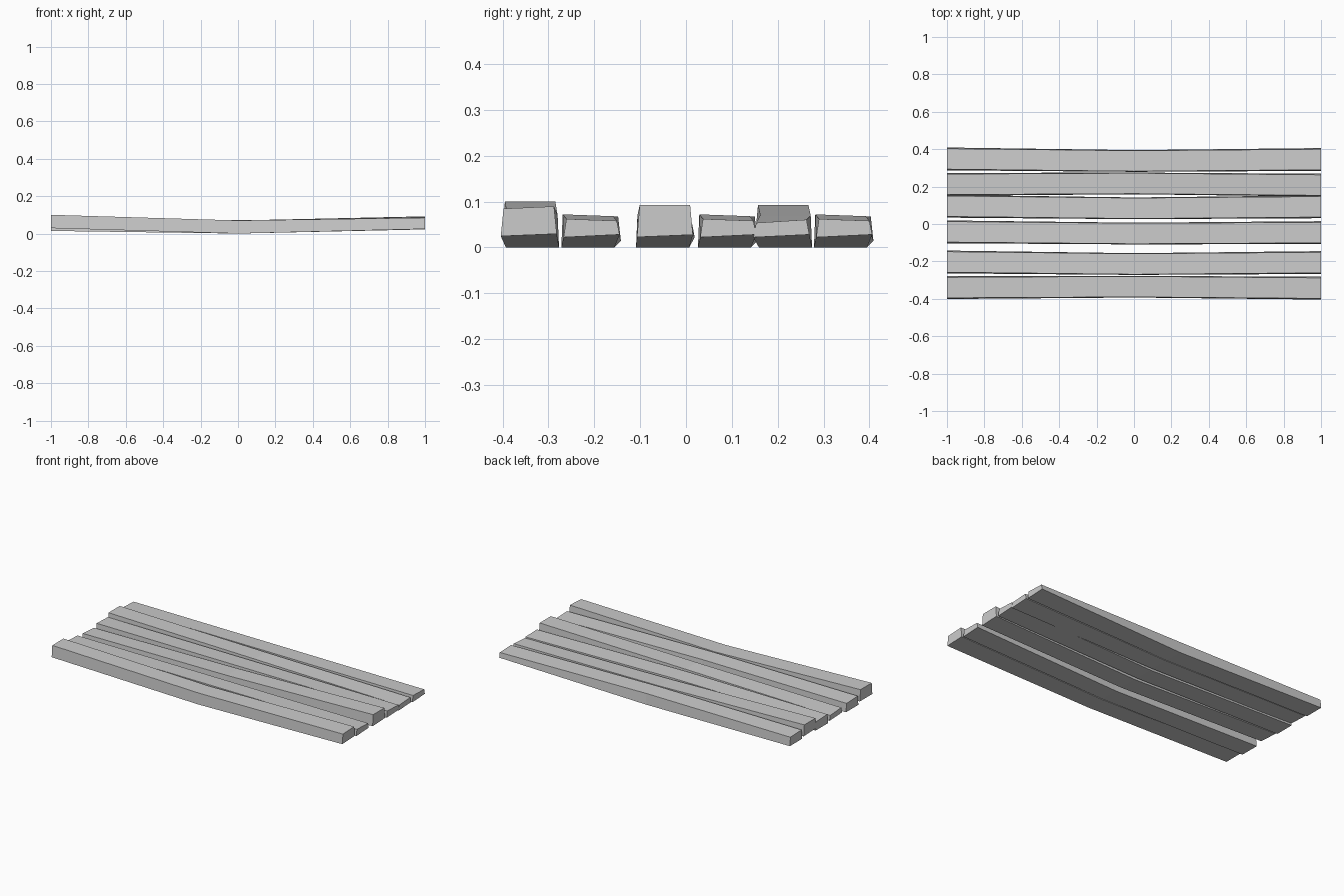
import bpy
import bmesh

cube = bpy.data.objects.get("Cube")
if cube:
    bpy.data.objects.remove(cube, do_unlink=True)

# One grey for all planks
grey = bpy.data.materials.new("weathered grey")
grey.use_nodes = True
colour = (0.6, 0.6, 0.6, 1.0)
grey.diffuse_color = colour
grey.node_tree.nodes["Principled BSDF"].inputs["Base Color"].default_value = colour

# Sections at the -x end, middle and +x end:
# (sideways shift, bottom z, top z, bottom tilt, top tilt)
MIDDLE_BOTTOM = 0.0
MIDDLE_TOP = 0.07
THICK = [
    (0.0, 0.029, 0.1, 0.0, 0.0),
    (0.005, MIDDLE_BOTTOM, MIDDLE_TOP, 0.0, 0.0),
    (-0.003, 0.027, 0.087, 0.005, 0.005),
]
THIN = [
    (0.003, 0.014, 0.069, 0.0, -0.004),
    (-0.008, MIDDLE_BOTTOM, MIDDLE_TOP, 0.0, -0.004),
    (0.0, 0.025, 0.06, 0.006, -0.004),
]
TAPERED = [
    (0.004, 0.025, 0.057, -0.006, -0.007),
    (-0.005, MIDDLE_BOTTOM, MIDDLE_TOP, 0.0, 0.0),
    (0.0, 0.025, 0.092, 0.005, 0.0),
]


def add_plank(name, centre_y, sections, turned=False):
    """Loft a bent plank through its three sections; turned spins it half round."""
    bm = bmesh.new()
    rings = []
    for x, (shift, low, high, low_tilt, high_tilt) in zip((-1, 0, 1), sections):
        half_bottom = 0.061 if x else 0.058
        half_top = 0.055
        corners = [
            (shift - half_bottom, low - low_tilt / 2),
            (shift + half_bottom, low + low_tilt / 2),
            (shift + half_top, high + high_tilt / 2),
            (shift - half_top, high - high_tilt / 2),
        ]
        spin = -1 if turned else 1
        rings.append([bm.verts.new((spin * x, centre_y + spin * y, z)) for y, z in corners])
    for a, b in zip(rings, rings[1:]):
        for i in range(4):
            j = (i + 1) % 4
            bm.faces.new((a[i], a[j], b[j], b[i]))
    bm.faces.new(rings[0])
    bm.faces.new(rings[-1])
    bmesh.ops.recalc_face_normals(bm, faces=bm.faces)
    mesh = bpy.data.meshes.new(name)
    bm.to_mesh(mesh)
    bm.free()
    mesh.materials.append(grey)
    bpy.context.collection.objects.link(bpy.data.objects.new(name, mesh))


# Six planks from front to back
add_plank("front_plank", -0.34, THICK)
add_plank("second_plank", -0.206, THIN)
add_plank("third_plank", -0.046, TAPERED)
add_plank("fourth_plank", 0.092, THIN)
add_plank("fifth_plank", 0.212, TAPERED, turned=True)
add_plank("back_plank", 0.345, THIN)
